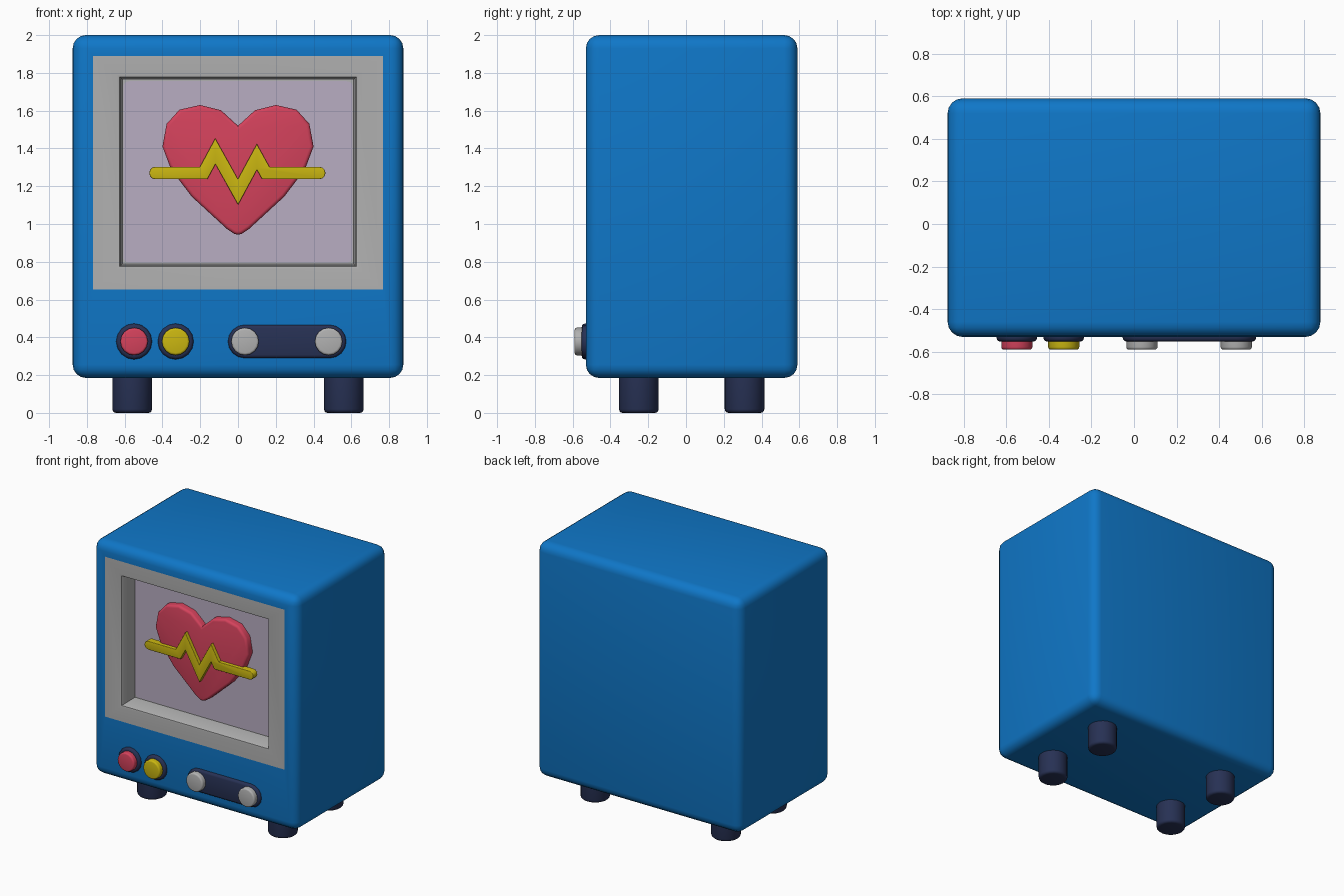
import bpy, bmesh, math
from mathutils import Vector

if "Cube" in bpy.data.objects:
    bpy.data.objects.remove(bpy.data.objects["Cube"])


def material(name, rgb):
    m = bpy.data.materials.new(name)
    lin = [(c / 255 / 12.92) if c < 11 else ((c / 255 + 0.055) / 1.055) ** 2.4 for c in rgb]
    m.diffuse_color = (*lin, 1)
    m.use_nodes = True
    m.node_tree.nodes["Principled BSDF"].inputs["Base Color"].default_value = m.diffuse_color
    return m


BLUE = material("blue", (15, 119, 200))
GREY = material("grey", (177, 177, 177))
LILAC = material("lilac", (185, 174, 194))
RED = material("red", (212, 66, 92))
YELLOW = material("yellow", (203, 183, 17))
NAVY = material("navy", (39, 49, 84))


def finish(bm, name, mats, angle=40):
    me = bpy.data.meshes.new(name)
    bm.to_mesh(me)
    bm.free()
    ob = bpy.data.objects.new(name, me)
    bpy.context.collection.objects.link(ob)
    for m in mats:
        me.materials.append(m)
    bpy.ops.object.select_all(action='DESELECT')
    ob.select_set(True)
    bpy.context.view_layer.objects.active = ob
    bpy.ops.object.shade_smooth_by_angle(angle=math.radians(angle))
    return ob


def prism(name, pts, w0, w1, mat, bevel=0.0, upright=False):
    """Extrude an outline from w0 (rounded front rim) to w1, along y or, if upright, along z."""
    pts = list(dict.fromkeys((round(u, 4), round(v, 4)) for u, v in pts))
    place = (lambda u, v: (u, v, w0)) if upright else (lambda u, v: (u, w0, v))
    bm = bmesh.new()
    face = bm.faces.new([bm.verts.new(place(u, v)) for u, v in pts])
    rim = list(face.edges)
    ext = bmesh.ops.extrude_face_region(bm, geom=[face], use_keep_orig=True)
    for v in ext["geom"]:
        if isinstance(v, bmesh.types.BMVert):
            v.co[2 if upright else 1] = w1
    if bevel:
        bmesh.ops.bevel(bm, geom=rim, offset=bevel, segments=3, profile=0.5,
                        affect='EDGES', clamp_overlap=True)
    bmesh.ops.recalc_face_normals(bm, faces=bm.faces)
    return finish(bm, name, [mat])


def rounded(cx, cz, hw, hh, r, n=4):
    """Rounded rectangle outline; a circle when hw = hh = r."""
    out = []
    for q, (sx, sz) in enumerate(((1, 1), (-1, 1), (-1, -1), (1, -1))):
        for i in range(n + 1):
            a = math.pi / 2 * (q + i / n)
            out.append((cx + sx * (hw - r) + r * math.cos(a), cz + sz * (hh - r) + r * math.sin(a)))
    return out


# Body: rounded box with a flush grey bezel stepping into a screen recess
bm = bmesh.new()
bmesh.ops.create_cube(bm, size=1)
for v in bm.verts:
    v.co = (v.co.x * 1.75, v.co.y * 1.12 + 0.03, v.co.z * 1.815 + 1.0925)
bmesh.ops.bevel(bm, geom=bm.edges[:], offset=0.07, segments=4, profile=0.5, affect='EDGES')
bm.normal_update()
front = max((f for f in bm.faces if f.normal.y < -0.99), key=lambda f: f.calc_area())
rings = [(0.768, 0.652, 1.89, -0.53), (0.64, 0.762, 1.79, -0.53),
         (0.628, 0.774, 1.778, -0.526), (0.62, 0.78, 1.772, -0.51),
         (0.612, 0.788, 1.764, -0.385)]
for i, (hw, z0, z1, y) in enumerate(rings):
    ring = bmesh.ops.inset_region(bm, faces=[front], thickness=0.005)["faces"]
    for f in ring:
        f.material_index = 1 if i else 0
    mid = front.calc_center_median()
    for v in front.verts:
        v.co = (math.copysign(hw, v.co.x), y, z1 if v.co.z > mid.z else z0)
front.material_index = 1
finish(bm, "body", [BLUE, GREY])

# Screen plate
prism("screen", rounded(0, 1.276, 0.607, 0.48, 0.03), -0.392, -0.384, LILAC)

# Heart, mirrored from one half
half = [(0.09, 1.602), (0.20, 1.63), (0.31, 1.605), (0.378, 1.53), (0.40, 1.41),
        (0.355, 1.29), (0.245, 1.145), (0.06, 0.975), (0.02, 0.948)]
heart = [(0, 1.52)] + half + [(0, 0.943)] + [(-x, z) for x, z in reversed(half)]
prism("heart", heart, -0.447, -0.388, RED, 0.018)

# Pulse line: mitred band with round ends
path = [Vector(p) for p in ((-0.437, 1.27), (-0.182, 1.27), (-0.12, 1.385), (0, 1.17),
                            (0.10, 1.355), (0.147, 1.27), (0.43, 1.27))]
HW = 0.033
upper, lower = [], []
for a, b, c in zip(path, path[1:], path[2:]):
    n1 = Vector((-(b - a).y, (b - a).x)).normalized()
    n2 = Vector((-(c - b).y, (c - b).x)).normalized()
    off = (n1 + n2) * (HW / (1 + n1.dot(n2)))
    upper.append(tuple(b + off))
    lower.append(tuple(b - off))


def cap(p, start):
    return [(p.x + HW * math.cos(start - math.pi * i / 6), p.y + HW * math.sin(start - math.pi * i / 6))
            for i in range(7)]


band = upper + cap(path[-1], math.pi / 2) + lower[::-1] + cap(path[0], -math.pi / 2)
prism("pulse_line", band, -0.475, -0.425, YELLOW, 0.004)

# Buttons and knobs on dark bases
Z = 0.378
for name, x, mat in (("red_button", -0.55, RED), ("yellow_button", -0.33, YELLOW)):
    prism(name + "_base", rounded(x, Z, 0.095, 0.095, 0.095), -0.552, -0.50, NAVY, 0.018)
    prism(name, rounded(x, Z, 0.073, 0.073, 0.073), -0.59, -0.54, mat, 0.012)
prism("knob_panel", rounded(0.26, Z, 0.313, 0.088, 0.088), -0.552, -0.50, NAVY, 0.018)
for side, x in (("left", 0.037), ("right", 0.48)):
    prism(side + "_knob", rounded(x, Z, 0.073, 0.073, 0.073), -0.59, -0.54, GREY, 0.012)

# Feet
for side, x in (("left", -0.56), ("right", 0.56)):
    for end, y in (("front", -0.25), ("back", 0.31)):
        prism(f"{end}_{side}_foot", rounded(x, y, 0.105, 0.105, 0.105, 5), 0, 0.20, NAVY, 0.02, True)
